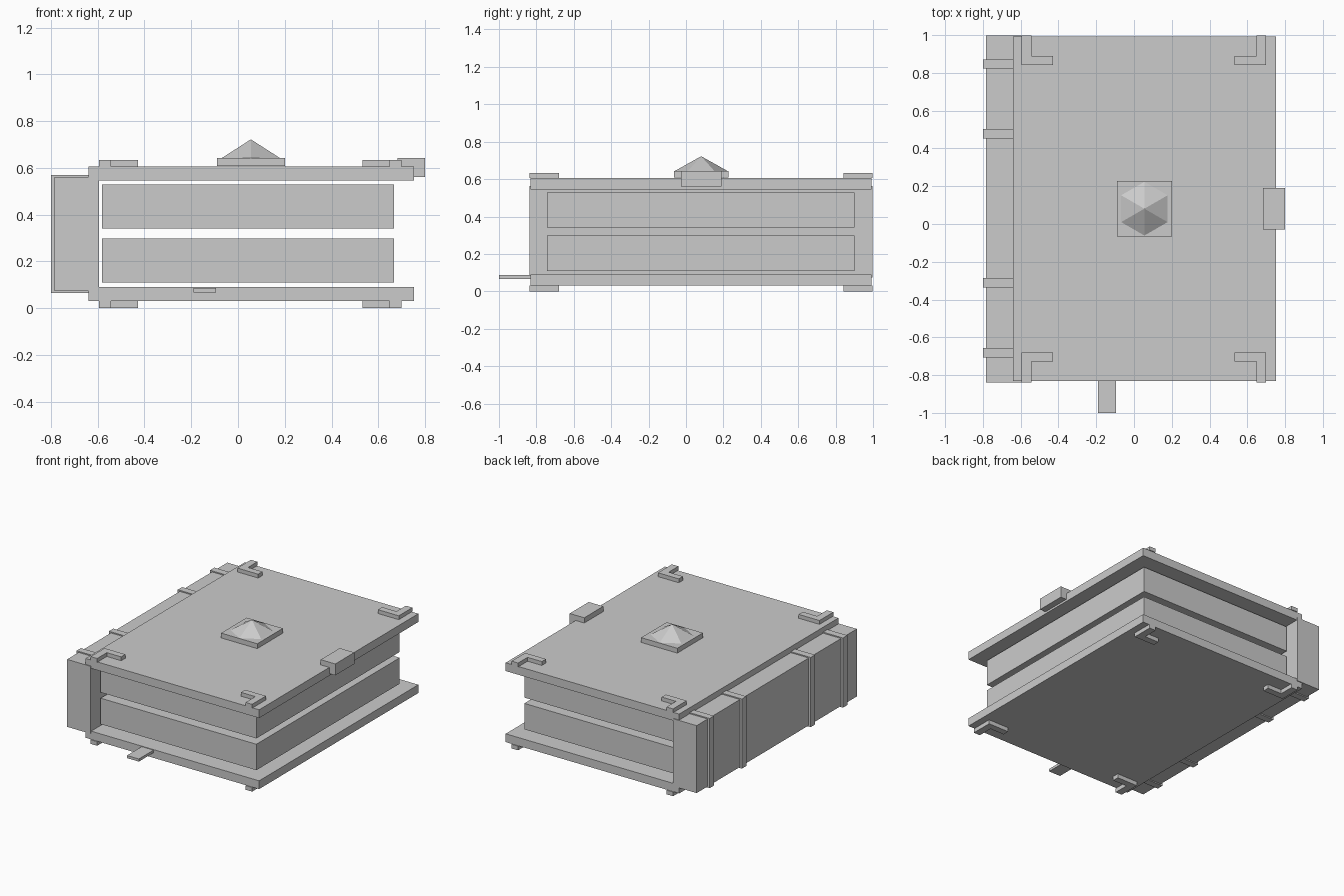
import bpy, bmesh, math
from mathutils import Matrix

if "Cube" in bpy.data.objects:
    bpy.data.objects.remove(bpy.data.objects["Cube"])

grey = bpy.data.materials.new("plain grey")
grey.diffuse_color = (0.6, 0.6, 0.6, 1)
grey.use_nodes = True
grey.node_tree.nodes["Principled BSDF"].inputs["Base Color"].default_value = grey.diffuse_color


def finish(name, bm):
    bmesh.ops.recalc_face_normals(bm, faces=bm.faces)
    mesh = bpy.data.meshes.new(name)
    bm.to_mesh(mesh)
    bm.free()
    mesh.materials.append(grey)
    obj = bpy.data.objects.new(name, mesh)
    bpy.context.collection.objects.link(obj)
    return obj


def box(name, x, y, z):
    """Box from (min, max) ranges on each axis."""
    bm = bmesh.new()
    size = [r[1] - r[0] for r in (x, y, z)]
    mid = [(r[1] + r[0]) / 2 for r in (x, y, z)]
    bmesh.ops.create_cube(bm, size=1, matrix=Matrix.Translation(mid) @ Matrix.Diagonal((*size, 1)))
    return finish(name, bm)


def prism(name, points, z0, z1):
    """Flat outline extruded upwards."""
    bm = bmesh.new()
    face = bm.faces.new([bm.verts.new((x, y, z0)) for x, y in points])
    ext = bmesh.ops.extrude_face_region(bm, geom=[face])
    verts = [g for g in ext["geom"] if isinstance(g, bmesh.types.BMVert)]
    bmesh.ops.translate(bm, verts=verts, vec=(0, 0, z1 - z0))
    return finish(name, bm)


# Covers
box("back_cover", (-0.64, 0.752), (-0.832, 0.992), (0.03, 0.09))
box("front_cover", (-0.64, 0.752), (-0.832, 0.992), (0.545, 0.605))

# Spine and its raised bands
box("spine", (-0.784, -0.595), (-0.838, 0.998), (0.073, 0.562))
for i, y in enumerate((-0.681, -0.311, 0.477, 0.847)):
    box(f"spine_band_{i + 1}", (-0.80, -0.602), (y - 0.025, y + 0.025), (0.065, 0.57))

# Two page blocks
box("lower_pages", (-0.582, 0.667), (-0.742, 0.9), (0.11, 0.298))
box("upper_pages", (-0.582, 0.667), (-0.742, 0.9), (0.34, 0.528))

# L-shaped corner brackets on both covers
for level, z0, z1 in (("bottom", 0.0, 0.03), ("top", 0.605, 0.633)):
    for side, sx, x0 in (("left", 1, -0.595), ("right", -1, 0.70)):
        for end, ys in (("rear", (0.998, 0.89, 0.842)), ("front", (-0.838, -0.727, -0.679))):
            outer, step, inner = ys
            leg, arm = x0 + sx * 0.052, x0 + sx * 0.167
            prism(f"{level}_{end}_{side}_corner",
                  [(x0, outer), (x0, inner), (arm, inner), (arm, step), (leg, step), (leg, outer)],
                  z0, z1)

# Clasp on the opening edge
box("clasp", (0.683, 0.80), (-0.028, 0.19), (0.56, 0.643))

# Gem on a square mount
box("gem_mount", (-0.09, 0.20), (-0.065, 0.228), (0.608, 0.643))
bm = bmesh.new()
bmesh.ops.create_cone(bm, cap_ends=True, segments=6, radius1=0.142, radius2=0, depth=0.079,
                      matrix=Matrix.Translation((0.055, 0.081, 0.6825)) @ Matrix.Rotation(math.radians(0), 4, 'Z'))
# keep two corners of the hexagon on the y axis
top = max(bm.verts, key=lambda v: v.co.y).co
if abs(top.x - 0.055) > 0.01:
    bmesh.ops.rotate(bm, verts=bm.verts, cent=(0.055, 0.081, 0), matrix=Matrix.Rotation(math.radians(30), 3, 'Z'))
bmesh.ops.remove_doubles(bm, verts=bm.verts, dist=0.0001)
finish("gem", bm)

# Bookmark ribbon end
box("bookmark", (-0.19, -0.095), (-1.0, -0.74), (0.067, 0.086))
